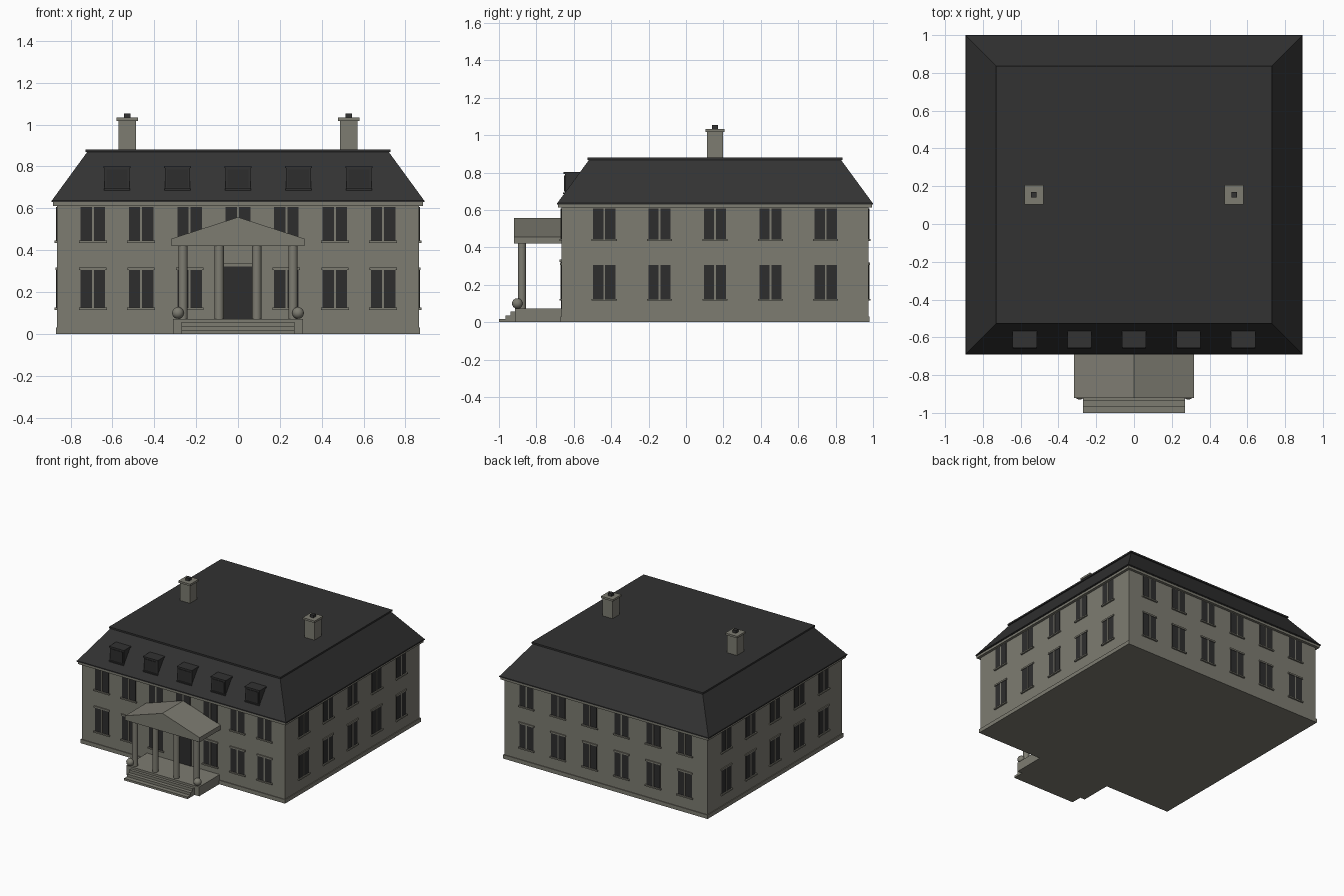
import bpy, bmesh
from mathutils import Matrix, Vector

cube = bpy.data.objects.get("Cube")
if cube:
    bpy.data.objects.remove(cube, do_unlink=True)


def material(name, rgb):
    m = bpy.data.materials.new(name)
    m.use_nodes = True
    m.diffuse_color = (*rgb, 1)
    m.node_tree.nodes["Principled BSDF"].inputs["Base Color"].default_value = (*rgb, 1)
    return m


STONE = material("warm grey stone", (0.205, 0.2, 0.165))
SLATE = material("dark slate", (0.032, 0.032, 0.032))
GLASS = material("dark glass", (0.027, 0.027, 0.027))


def finish(name, bm, mat):
    bmesh.ops.recalc_face_normals(bm, faces=bm.faces)
    mesh = bpy.data.meshes.new(name)
    bm.to_mesh(mesh)
    bm.free()
    mesh.materials.append(mat)
    obj = bpy.data.objects.new(name, mesh)
    bpy.context.collection.objects.link(obj)
    return obj


def add_box(bm, x, y, z, frame=Matrix()):
    """Add a box given its (min, max) range on each axis."""
    centre = Vector([(a + b) / 2 for a, b in (x, y, z)])
    size = [b - a for a, b in (x, y, z)]
    bmesh.ops.create_cube(bm, size=1, matrix=frame @ Matrix.Translation(centre) @ Matrix.Diagonal((*size, 1)))


def box(name, x, y, z, mat):
    bm = bmesh.new()
    add_box(bm, x, y, z)
    return finish(name, bm, mat)


def prism(name, profile, offset, mat):
    """Extrude a closed profile along a vector."""
    bm = bmesh.new()
    face = bm.faces.new([bm.verts.new(p) for p in profile])
    out = bmesh.ops.extrude_face_region(bm, geom=[face])
    moved = [g for g in out["geom"] if isinstance(g, bmesh.types.BMVert)]
    bmesh.ops.translate(bm, verts=moved, vec=offset)
    return finish(name, bm, mat)


def smooth(obj):
    bpy.ops.object.select_all(action="DESELECT")
    obj.select_set(True)
    bpy.context.view_layer.objects.active = obj
    bpy.ops.object.shade_smooth_by_angle()


# House body, centred on CY in depth
CY, HX, HY = 0.155, 0.865, 0.82


def block(name, hx, hy, z, mat):
    return box(name, (-hx, hx), (CY - hy, CY + hy), z, mat)


block("walls", HX, HY, (0, 0.62), STONE)
block("plinth", HX + 0.006, HY + 0.006, (0, 0.03), STONE)
block("cornice", 0.885, 0.84, (0.612, 0.632), STONE)

# Hipped roof with a flat top
block("roof_edge", 0.892, 0.845, (0.63, 0.637), SLATE)
bm = bmesh.new()
add_box(bm, (-0.89, 0.89), (CY - 0.843, CY + 0.843), (0.637, 0.87))
for v in bm.verts:
    if v.co.z > 0.8:
        v.co.x *= 0.72 / 0.89
        v.co.y = CY + (v.co.y - CY) * 0.672 / 0.843
finish("roof_slopes", bm, SLATE)
block("roof_top", 0.73, 0.682, (0.868, 0.88), SLATE)

# Windows on the four walls; in each frame -y points out of the wall
FRONT = [-0.694, -0.463, -0.231, 0, 0.231, 0.463, 0.694]
BACK = [-0.675 + 0.27 * i for i in range(6)]
SIDE = [-0.592 + 0.296 * i for i in range(5)]
walls = {
    "front": (0, HY, FRONT),
    "back": (180, HY, BACK),
    "left": (90, HX, SIDE),
    "right": (-90, HX, SIDE),
}
for side, (angle, out, places) in walls.items():
    frame = (Matrix.Translation((0, CY, 0)) @ Matrix.Rotation(angle * 3.14159265 / 180, 4, "Z")
             @ Matrix.Translation((0, -out, 0)))
    panes, trim = bmesh.new(), bmesh.new()
    for u in places:
        for low, high in ((0.125, 0.306), (0.445, 0.607)):
            if side == "front" and u == 0 and low < 0.2:
                continue
            for s in (-1, 1):
                a, b = sorted((u + s * 0.004, u + s * 0.059))
                add_box(panes, (a, b), (-0.003, 0.002), (low, high), frame)
            add_box(trim, (u - 0.005, u + 0.005), (-0.006, 0.002), (low, high), frame)
            add_box(trim, (u - 0.067, u + 0.067), (-0.012, 0.002), (low - 0.01, low), frame)
            if low < 0.2:
                add_box(trim, (u - 0.065, u + 0.065), (-0.008, 0.002), (high, high + 0.012), frame)
    finish(side + "_window_panes", panes, GLASS)
    finish(side + "_window_trim", trim, STONE)

# Front door
WALL = CY - HY
box("door", (-0.068, 0.068), (WALL - 0.004, WALL + 0.002), (0.072, 0.322), GLASS)
box("door_lintel", (-0.075, 0.075), (WALL - 0.01, WALL + 0.002), (0.322, 0.336), STONE)

# Dormers
for i in range(5):
    x = -0.578 + 0.289 * i
    prism(f"dormer_{i + 1}", [(x - 0.06, -0.648, 0.69), (x - 0.06, -0.648, 0.795),
                              (x - 0.06, -0.56, 0.795), (x - 0.06, -0.56, 0.69)], (0.12, 0, 0), SLATE)
    box(f"dormer_roof_{i + 1}", (x - 0.064, x + 0.064), (-0.654, -0.56), (0.793, 0.802), SLATE)
    box(f"dormer_window_{i + 1}", (x - 0.05, x + 0.05), (-0.652, -0.645), (0.7, 0.785), GLASS)
    box(f"dormer_sill_{i + 1}", (x - 0.062, x + 0.062), (-0.658, -0.64), (0.686, 0.694), SLATE)

# Chimneys
for side, x in (("left", 0.53), ("right", -0.53)):
    for part, r, z, mat in (("stack", 0.042, (0.87, 1.022), STONE),
                            ("cap", 0.051, (1.018, 1.033), STONE),
                            ("pot", 0.015, (1.03, 1.054), SLATE)):
        box(f"{side}_chimney_{part}", (x - r, x + r), (CY - r, CY + r), z, mat)

# Portico floor and steps
box("porch_floor", (-0.31, 0.31), (-0.915, WALL), (0, 0.072), STONE)
for i, (y, top) in enumerate(((-1.0, 0.016), (-0.965, 0.036), (-0.937, 0.056))):
    box(f"step_{i + 1}", (-0.27, 0.27), (y, -0.91), (0, top), STONE)

# Portico gable
prism("porch_gable", [(-0.317, -0.92, 0.42), (0.317, -0.92, 0.42), (0.317, -0.92, 0.455),
                      (0, -0.92, 0.558), (-0.317, -0.92, 0.455)], (0, WALL + 0.92, 0), STONE)

# Columns and ball ornaments
for i, x in enumerate((-0.263, -0.09, 0.09, 0.263)):
    bm = bmesh.new()
    bmesh.ops.create_cone(bm, cap_ends=True, segments=24, radius1=0.022, radius2=0.022, depth=0.35,
                          matrix=Matrix.Translation((x, -0.877, 0.247)))
    smooth(finish(f"column_{i + 1}", bm, STONE))
for side, x in (("left", 0.287), ("right", -0.287)):
    bm = bmesh.new()
    bmesh.ops.create_uvsphere(bm, u_segments=24, v_segments=12, radius=0.028,
                              matrix=Matrix.Translation((x, -0.902, 0.1)))
    smooth(finish(side + "_ball_ornament", bm, STONE))
